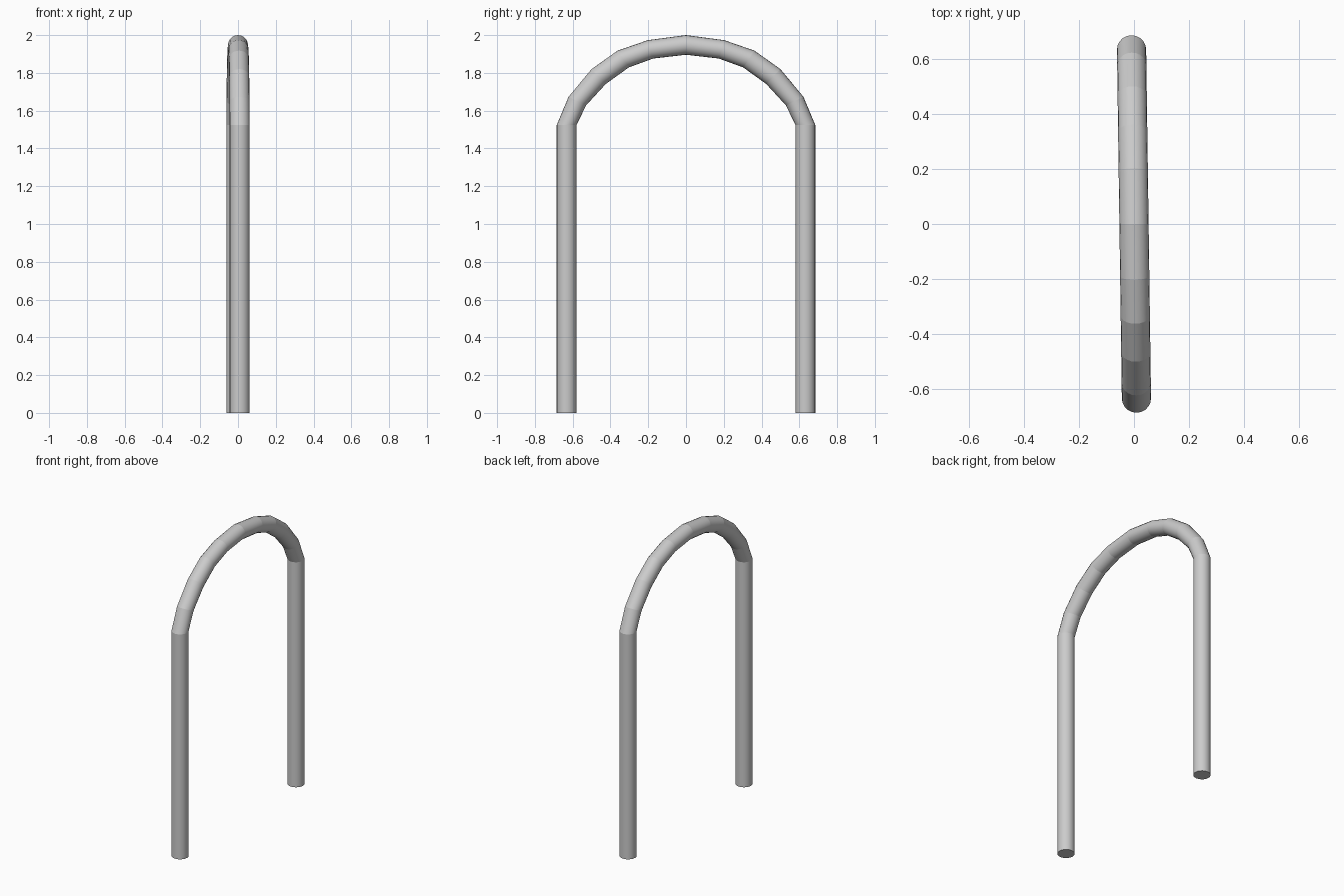
import bpy, bmesh, math

if "Cube" in bpy.data.objects:
    bpy.data.objects.remove(bpy.data.objects["Cube"])

SIDES = 20
RADIUS = 0.053
TWIST = math.radians(0.8)  # the arch is turned very slightly about z

# Right half of the arch, foot to crown: outer (y, z) and inner (y, z) of each ring
half = [((0.685, 0.0), (0.58, 0.0)),
        ((0.685, 1.523), (0.58, 1.523)),
        ((0.622, 1.673), (0.529, 1.628)),
        ((0.50, 1.82), (0.425, 1.741)),
        ((0.362, 1.918), (0.303, 1.829)),
        ((0.203, 1.973), (0.174, 1.876)),
        ((0.0, 2.0), (0.0, 1.896))]
mirrored = [((-o[0], o[1]), (-i[0], i[1])) for o, i in reversed(half[:-1])]

# Mitred tube rings along the whole path
bm = bmesh.new()
rings = []
for (oy, oz), (iy, iz) in half + mirrored:
    cy, cz = (oy + iy) / 2, (oz + iz) / 2
    dy, dz = (oy - iy) / 2, (oz - iz) / 2
    ring = []
    for k in range(SIDES):
        a = 2 * math.pi * k / SIDES
        x, y, z = RADIUS * math.sin(a), cy + dy * math.cos(a), cz + dz * math.cos(a)
        ring.append(bm.verts.new((x * math.cos(TWIST) - y * math.sin(TWIST),
                                  x * math.sin(TWIST) + y * math.cos(TWIST), z)))
    rings.append(ring)

# Walls, smooth around the tube
for r0, r1 in zip(rings, rings[1:]):
    for k in range(SIDES):
        n = (k + 1) % SIDES
        bm.faces.new((r0[k], r0[n], r1[n], r1[k])).smooth = True

# Foot caps
bm.faces.new(rings[0])
bm.faces.new(rings[-1])

# Crisp creases at every bend
for ring in rings:
    for k in range(SIDES):
        bm.edges.get((ring[k], ring[(k + 1) % SIDES])).smooth = False
bmesh.ops.recalc_face_normals(bm, faces=bm.faces)

mesh = bpy.data.meshes.new("tube_arch")
bm.to_mesh(mesh)
bm.free()
bpy.context.collection.objects.link(bpy.data.objects.new("tube_arch", mesh))
